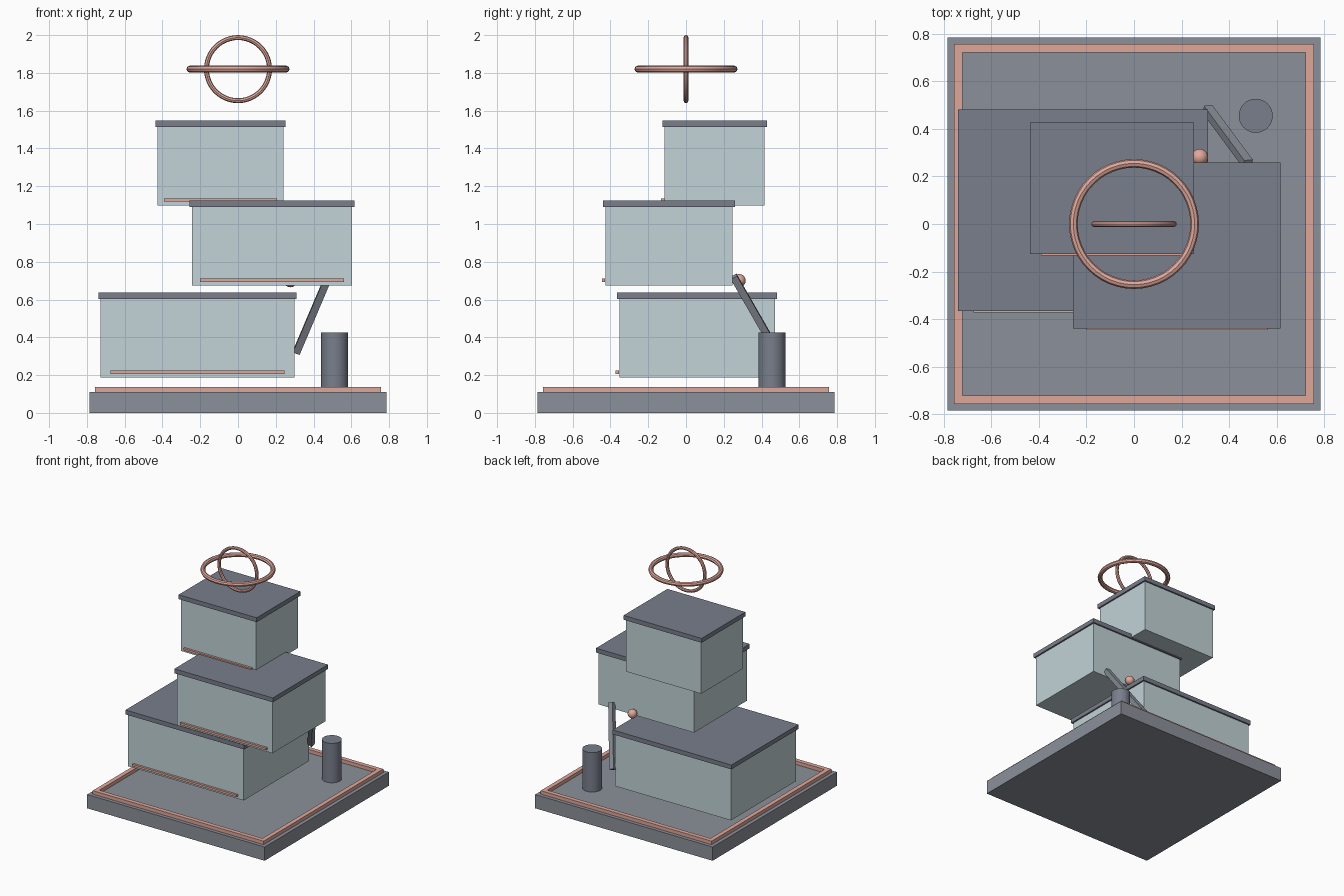
import bpy, math
from mathutils import Vector

if "Cube" in bpy.data.objects:
    bpy.data.objects.remove(bpy.data.objects["Cube"])


def material(name, rgb):
    m = bpy.data.materials.new(name)
    m.diffuse_color = (*rgb, 1)
    m.use_nodes = True
    m.node_tree.nodes["Principled BSDF"].inputs["Base Color"].default_value = m.diffuse_color
    return m


COPPER = material("copper", (0.74, 0.39, 0.33))
GLASS = material("pale_glass", (0.54, 0.65, 0.68))
SLATE = material("slate", (0.19, 0.21, 0.26))
STONE = material("stone", (0.26, 0.28, 0.32))


def finish(name, mat, smooth=False):
    ob = bpy.context.object
    ob.name = name
    ob.data.materials.append(mat)
    if smooth:
        bpy.ops.object.shade_smooth_by_angle(angle=math.radians(40))
    return ob


def box(name, xs, ys, zs, mat):
    """Box from its minimum and maximum on each axis."""
    spans = (xs, ys, zs)
    bpy.ops.mesh.primitive_cube_add(size=1, location=[(a + b) / 2 for a, b in spans])
    ob = finish(name, mat)
    ob.scale = [b - a for a, b in spans]
    return ob


# Plinth with a raised copper border
box("plinth", (-0.785, 0.785), (-0.785, 0.785), (0, 0.11), STONE)
o, i = 0.756, 0.721
for s, side in ((-1, "a"), (1, "b")):
    across = sorted((s * i, s * o))
    box("border_x_" + side, (-o, o), across, (0.11, 0.138), COPPER)
    box("border_y_" + side, across, (-i, i), (0.11, 0.138), COPPER)

# Three stacked blocks, each with an overhanging lid and a strip on the front
LIP = 0.0125
blocks = [
    ("lower", (-0.727, 0.298), (-0.353, 0.470), 0.187),
    ("middle", (-0.243, 0.603), (-0.427, 0.246), 0.674),
    ("upper", (-0.425, 0.240), (-0.113, 0.415), 1.098),
]
for name, (x0, x1), (y0, y1), z in blocks:
    box(name + "_block", (x0, x1), (y0, y1), (z, z + 0.416), GLASS)
    box(name + "_lid", (x0 - LIP, x1 + LIP), (y0 - LIP, y1 + LIP),
        (z + 0.416, z + 0.451), SLATE)
    inset = (x1 - x0) * 0.05
    box(name + "_strip", (x0 + inset, x1 - inset), (y0 - 0.019, y0 - 0.002),
        (z + 0.02, z + 0.037), COPPER)

# Post at the back right corner
bpy.ops.mesh.primitive_cylinder_add(vertices=32, radius=0.0715, depth=0.315,
                                    location=(0.512, 0.455, 0.2675))
finish("post", SLATE, True)

# Slanted brace
a, b = Vector((0.31, 0.482, 0.322)), Vector((0.48, 0.252, 0.722))
bpy.ops.mesh.primitive_cube_add(size=1, location=(a + b) / 2)
brace = finish("brace", STONE)
brace.scale = (0.038, 0.038, (b - a).length)
brace.rotation_euler = Vector((0, 0, 1)).rotation_difference(b - a).to_euler()

# Small ball behind the middle block
bpy.ops.mesh.primitive_uv_sphere_add(segments=24, ring_count=12, radius=0.035,
                                     location=(0.277, 0.281, 0.70))
finish("ball", COPPER, True)

# Crossed rings floating on top
for name, R, r, tilt in (("flat_ring", 0.255, 0.018, 0), ("upright_ring", 0.167, 0.013, math.pi / 2)):
    bpy.ops.mesh.primitive_torus_add(major_segments=48, minor_segments=8, major_radius=R,
                                     minor_radius=r, location=(0, 0, 1.82),
                                     rotation=(tilt, 0, 0))
    finish(name, COPPER, True)
